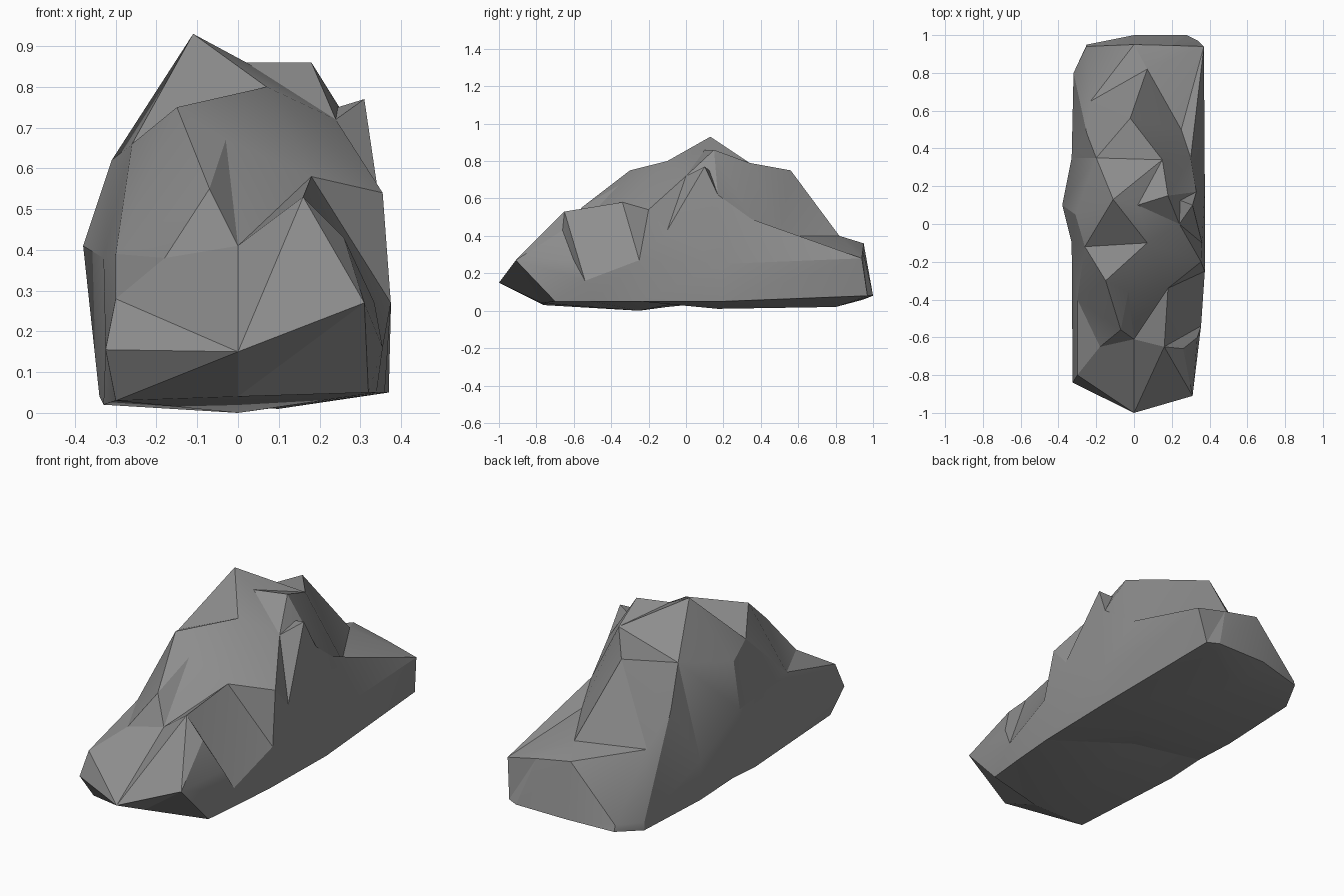
import bpy
import bmesh
import math
from mathutils import Vector
from mathutils.geometry import delaunay_2d_cdt

default_cube = bpy.data.objects.get("Cube")
if default_cube:
    bpy.data.objects.remove(default_cube, do_unlink=True)

# Outline where the sloping top meets the side walls, counter-clockwise from the front tip
RIM = [
    (0, -1, .15), (.31, -.91, .27), (.355, -.54, .16), (.375, -.25, .27),
    (.375, .2, .25), (.37, .94, .28), (.2, .945, .32), (0, .95, .36),
    (-.25, .94, .09), (-.32, .8, .07), (-.33, .35, .22), (-.38, .1, .41),
    (-.33, -.1, .38), (-.325, -.84, .155),
]

# Lower outline, one point beneath each rim point
FOOT = [
    (0, -.77, .04), (.32, -.7, .05), (.34, -.5, .05), (.36, -.25, .05),
    (.37, .2, .05), (.34, .97, .08), (.28, 1, .08), (0, 1, .08),
    (-.25, .95, .06), (-.32, .8, .03), (-.33, .35, .02), (-.34, .1, .04),
    (-.33, -.1, .02), (-.3, -.76, .03),
]

# Peaks, ledges and hollows of the upper surface
CRAGS = [
    (0, -.61, .41), (-.18, -.65, .38), (-.07, -.56, .55), (-.03, -.36, .67),
    (.16, -.65, .53), (.26, -.66, .43), (.18, -.34, .58), (-.15, -.3, .75),
    (-.26, -.12, .66), (-.3, -.4, .39), (.07, -.1, .8), (-.11, .13, .93),
    (.02, .1, .86), (.18, .15, .86), (.245, .125, .75), (.31, .1, .77),
    (.24, 0, .72), (.355, -.2, .54), (.15, .34, .79), (.25, .5, .4),
    (-.02, .56, .75), (-.2, .35, .7), (-.25, .48, .52), (-.31, .05, .62),
    (-.23, .65, .37), (.07, .82, .4),
    (-.3, -.8, .28), (.335, -.6, .27), (.36, -.1, .43),
    (.33, .17, .62), (.3, .35, .49),
]

# Low spots and the shallow arch of the underside
BELLY = [(0, -.25, 0), (0, 0, .05), (.1, .17, .01), (0, .8, .02)]


def fill_surface(bm, ring, inner_points, face_down=False):
    """Triangulate the area inside a ring through the given inner points."""
    verts = ring + [bm.verts.new(p) for p in inner_points]
    flat = [Vector((v.co.x, v.co.y)) for v in verts]
    result = delaunay_2d_cdt(flat, [], [list(range(len(ring)))], 1, 1e-5)
    triangles, origins = result[2], result[3]
    for triangle in triangles:
        corners = [verts[origins[i][0]] for i in triangle]
        if face_down:
            corners.reverse()
        bm.faces.new(corners)


def bridge_rings(bm, lower, upper):
    """Join two matching rings with triangulated walls."""
    count = len(lower)
    for i in range(count):
        j = (i + 1) % count
        bm.faces.new((lower[i], lower[j], upper[j]))
        bm.faces.new((lower[i], upper[j], upper[i]))


# Stone colour
stone = bpy.data.materials.new("stone_grey")
stone.use_nodes = True
grey = (.27, .27, .27, 1)
stone.diffuse_color = grey
shader = next(n for n in stone.node_tree.nodes if n.type == 'BSDF_PRINCIPLED')
shader.inputs["Base Color"].default_value = grey
shader.inputs["Roughness"].default_value = .9

# Boulder: side walls, craggy top and arched underside
bm = bmesh.new()
rim = [bm.verts.new(p) for p in RIM]
foot = [bm.verts.new(p) for p in FOOT]
bridge_rings(bm, foot, rim)
fill_surface(bm, rim, CRAGS)
fill_surface(bm, foot, BELLY, face_down=True)
bmesh.ops.recalc_face_normals(bm, faces=bm.faces[:])

mesh = bpy.data.meshes.new("boulder")
bm.to_mesh(mesh)
bm.free()
mesh.materials.append(stone)
boulder = bpy.data.objects.new("boulder", mesh)
bpy.context.collection.objects.link(boulder)

# Soften only the gentlest facets
bpy.ops.object.select_all(action='DESELECT')
boulder.select_set(True)
bpy.context.view_layer.objects.active = boulder
bpy.ops.object.shade_smooth_by_angle(angle=math.radians(18))
